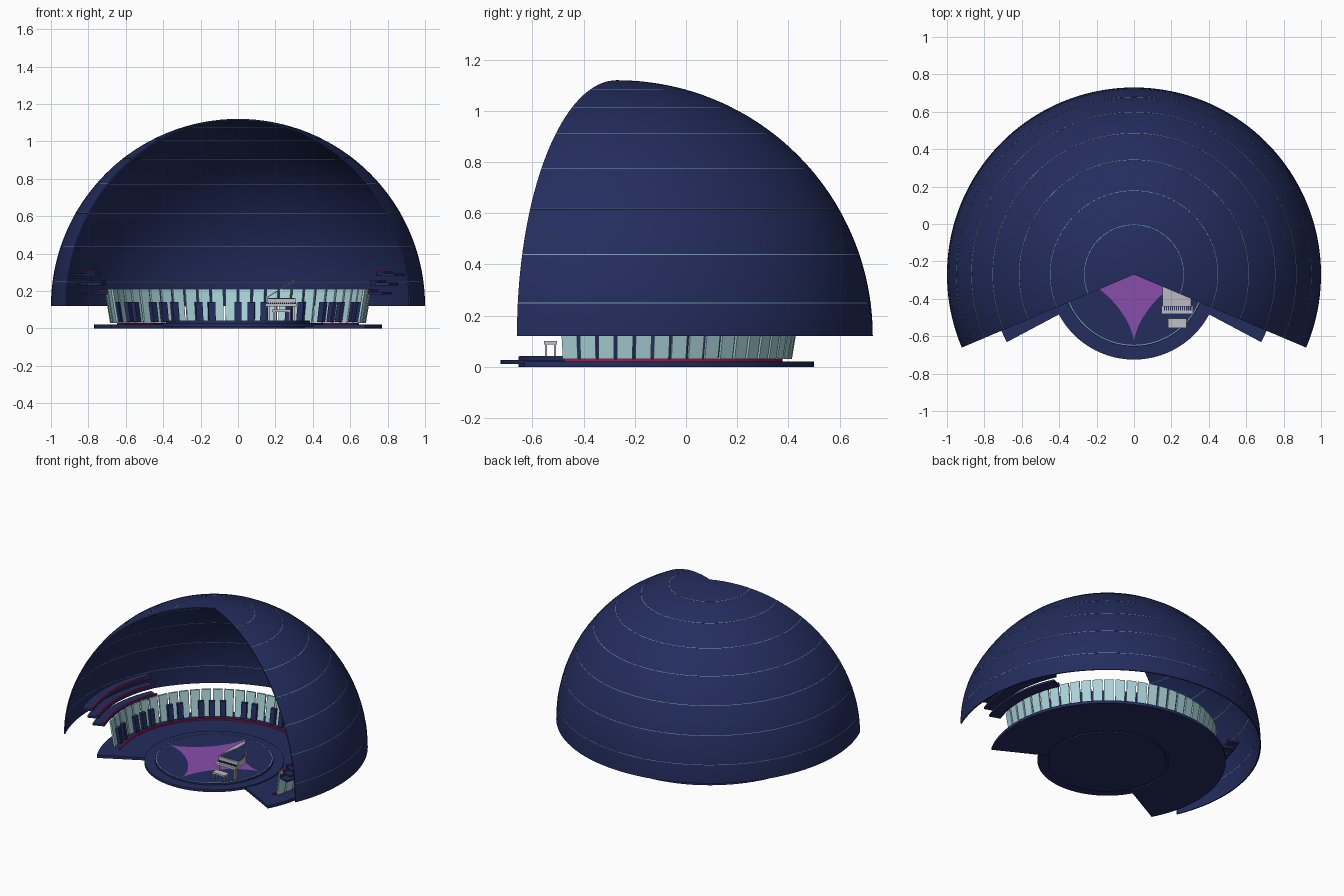
import bpy, bmesh, math
from mathutils import Vector

if "Cube" in bpy.data.objects:
    bpy.data.objects.remove(bpy.data.objects["Cube"])

CY = -0.27  # centre of the hall in y


def material(name, col):
    m = bpy.data.materials.new(name)
    m.diffuse_color = (*col, 1)
    m.use_nodes = True
    m.node_tree.nodes["Principled BSDF"].inputs["Base Color"].default_value = m.diffuse_color
    return m


NAVY = material("navy", (0.017, 0.026, 0.112))
ICE = material("pale_ice_blue", (0.40, 0.66, 0.70))
SEAM = material("seam_teal", (0.16, 0.33, 0.40))
PURPLE = material("purple", (0.25, 0.075, 0.41))
RED = material("crimson", (0.35, 0.01, 0.07))
GREY = material("light_grey", (0.52, 0.52, 0.57))


def finish(name, bm, mat, smooth=False):
    bmesh.ops.remove_doubles(bm, verts=bm.verts, dist=1e-5)
    bmesh.ops.recalc_face_normals(bm, faces=bm.faces)
    me = bpy.data.meshes.new(name)
    bm.to_mesh(me)
    bm.free()
    me.materials.append(mat)
    ob = bpy.data.objects.new(name, me)
    bpy.context.collection.objects.link(ob)
    if smooth:
        bpy.ops.object.select_all(action='DESELECT')
        ob.select_set(True)
        bpy.context.view_layer.objects.active = ob
        bpy.ops.object.shade_smooth_by_angle(angle=math.radians(30))
    return ob


def add_sweep(bm, profile, a0, a1, n):
    """Sweep a closed (radius, height) profile around the hall centre, degrees."""
    full = abs(a1 - a0) >= 360
    rings = []
    for i in range(n + 1):
        a = math.radians(a0 + (a1 - a0) * i / n)
        rings.append([bm.verts.new((r * math.cos(a), CY + r * math.sin(a), z))
                      for r, z in profile])
    k = len(profile)
    for p, q in zip(rings, rings[1:]):
        for j in range(k):
            l = (j + 1) % k
            if profile[j][0] < 1e-6 and profile[l][0] < 1e-6:
                continue
            if profile[j][0] < 1e-6:
                bm.faces.new((p[j], p[l], q[l]))
            elif profile[l][0] < 1e-6:
                bm.faces.new((p[j], p[l], q[j]))
            else:
                bm.faces.new((p[j], p[l], q[l], q[j]))
    if not full:
        bm.faces.new(rings[0])
        bm.faces.new(rings[-1])


def sweep(name, profile, a0, a1, n, mat, smooth=True):
    bm = bmesh.new()
    add_sweep(bm, profile, a0, a1, n)
    return finish(name, bm, mat, smooth)


def rect(r0, r1, z0, z1):
    return [(r0, z0), (r1, z0), (r1, z1), (r0, z1)]


def prism(name, pts, z0, z1, mat):
    bm = bmesh.new()
    f = bm.faces.new([bm.verts.new((x, y, z0)) for x, y in pts])
    g = bmesh.ops.extrude_face_region(bm, geom=[f])
    bmesh.ops.translate(bm, vec=(0, 0, z1 - z0),
                        verts=[v for v in g['geom'] if isinstance(v, bmesh.types.BMVert)])
    return finish(name, bm, mat)


def box(name, x0, x1, y0, y1, z0, z1, mat):
    return prism(name, [(x0, y0), (x1, y0), (x1, y1), (x0, y1)], z0, z1, mat)


# Dome shell, open towards the front
A0, A1, BASE = -23, 203, 0.12


def arc(r, n=32):
    return [(r * math.cos(t * math.pi / 2 / n) if t < n else 0.0,
             BASE + r * math.sin(t * math.pi / 2 / n)) for t in range(n + 1)]


sweep("dome_shell", arc(1.0) + arc(0.992)[::-1], A0, A1, 96, NAVY)

# Thin seam rings around the dome
for i in range(7):
    e = math.radians(7.4 + 11.2 * i)
    d = 0.0016
    prof = [(r * math.cos(e + s * d), BASE + r * math.sin(e + s * d))
            for r, s in ((0.991, -1), (1.0008, -1), (1.0008, 1), (0.991, 1))]
    sweep(f"dome_seam_{i}", prof, A0, A1, 96, SEAM)

# Floor and round stage
sweep("hall_floor", rect(0.40, 0.77, 0.0, 0.02), -28, 208, 80, NAVY)
sweep("stage_step", rect(0, 0.455, 0.01, 0.027), 0, 360, 80, NAVY)
sweep("stage_top", rect(0, 0.385, 0.0, 0.04), 0, 360, 80, NAVY)
sweep("stage_trim", rect(0.376, 0.381, 0.038, 0.0412), 0, 360, 80, SEAM)

# Four-pointed carpet on the stage
star = []
for i in range(48):
    t = 2 * math.pi * i / 48
    c, s = math.cos(t), math.sin(t)
    star.append((0.36 * c * abs(c) ** 2, CY + 0.36 * s * abs(s) ** 2))
bm = bmesh.new()
mid = bm.verts.new((0, CY, 0.043))
ring = [bm.verts.new((x, y, 0.043)) for x, y in star]
for i in range(48):
    bm.faces.new((mid, ring[i], ring[(i + 1) % 48]))
finish("star_carpet", bm, PURPLE)

# Curved wall of tall pale keys with short dark keys before them
N, K0, K1 = 36, -18.5, 198.5
step = (K1 - K0) / N
white, black = bmesh.new(), bmesh.new()
for i in range(N):
    a = K1 - step * (i + 0.5)
    h = step * 0.42
    add_sweep(white, [(0.672, 0.03), (0.684, 0.03), (0.714, 0.21), (0.702, 0.21)],
              a - h, a + h, 1)
    if i % 7 not in (2, 6) and i < N - 1:
        b = a - step / 2
        add_sweep(black, [(0.650, 0.035), (0.672, 0.035), (0.690, 0.14), (0.668, 0.14)],
                  b - 1.6, b + 1.6, 1)
finish("pale_wall_keys", white, ICE)
finish("dark_wall_keys", black, NAVY)
sweep("key_base_strip", rect(0.636, 0.648, 0.018, 0.030), K0, K1, 80, RED)

# Three balcony tiers on each side, each with a red rail
for side, (b0, b1) in (("right", (-20, 25)), ("left", (155, 200))):
    for i, (r0, r1, z) in enumerate(((0.74, 0.82, 0.18), (0.78, 0.855, 0.23),
                                     (0.815, 0.89, 0.28))):
        n = f"{side}_balcony_{i}"
        sweep(n, rect(r0, r1, z, z + 0.014), b0, b1, 24, NAVY)
        sweep(n + "_front", rect(r0, r0 + 0.012, z, z + 0.022), b0, b1, 24, NAVY)
        sweep(n + "_rail", rect(r0, r0 + 0.012, z + 0.0215, z + 0.027), b0, b1, 24, RED)

# Grand piano: outline with a curved bent side
outline = [(0.155, -0.44), (0.31, -0.44), (0.31, -0.37), (0.30, -0.335), (0.275, -0.30),
           (0.255, -0.27), (0.24, -0.235), (0.215, -0.215), (0.18, -0.215), (0.155, -0.24)]
prism("piano_case", outline, 0.118, 0.16, GREY)
cx = sum(p[0] for p in outline) / 10
cy = sum(p[1] for p in outline) / 10
prism("piano_soundboard", [(cx + (x - cx) * 0.9, cy + (y - cy) * 0.92) for x, y in outline],
      0.158, 0.162, NAVY)
box("piano_keybed", 0.148, 0.315, -0.48, -0.435, 0.118, 0.134, GREY)
for i in range(14):
    x = 0.16 + i * 0.0108
    box(f"piano_black_key_{i}", x, x + 0.006, -0.462, -0.442, 0.133, 0.138, NAVY)
for i, (x, y) in enumerate(((0.165, -0.455), (0.298, -0.455), (0.20, -0.24))):
    box(f"piano_leg_{i}", x - 0.007, x + 0.007, y - 0.007, y + 0.007, 0.04, 0.12, GREY)

# Raised lid, hinged on the straight side, and its prop
lid = prism("piano_lid", outline, 0.0, 0.005, GREY)
for v in lid.data.vertices:
    d, z = v.co.x - 0.155, v.co.z
    ang = math.radians(32)
    v.co.x = 0.155 + d * math.cos(ang) * 1.15 - z * math.sin(ang)
    v.co.z = 0.162 + d * math.sin(ang) * 1.15 + z * math.cos(ang)
box("piano_lid_prop", 0.286, 0.290, -0.36, -0.356, 0.158, 0.245, GREY)

# Bench
box("bench_seat", 0.182, 0.282, -0.555, -0.505, 0.088, 0.1, GREY)
for i, x in enumerate((0.190, 0.274)):
    for j, y in enumerate((-0.548, -0.512)):
        box(f"bench_leg_{i}{j}", x - 0.004, x + 0.004, y - 0.004, y + 0.004, 0.04, 0.09, GREY)
